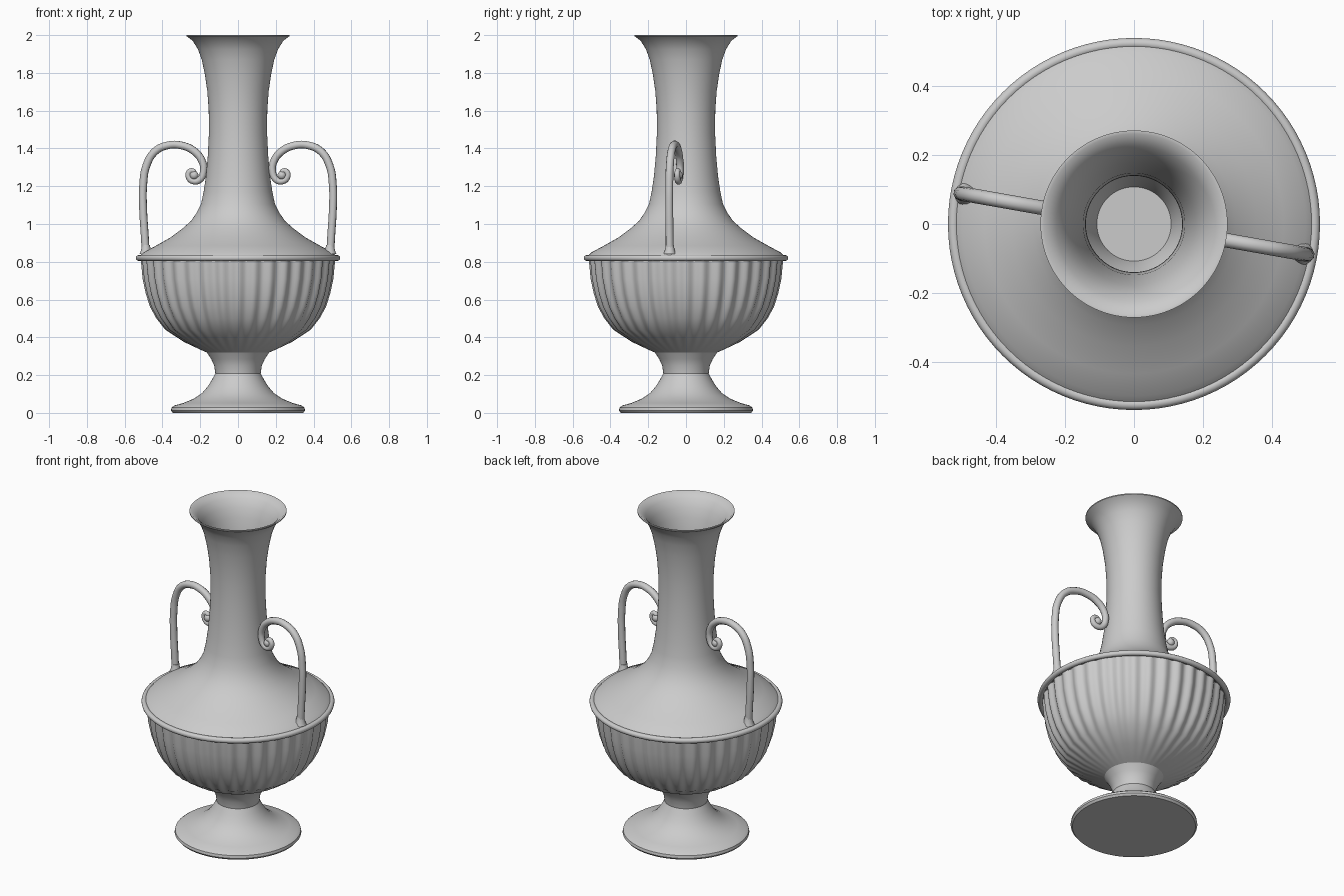
import bpy, bmesh
from math import sin, cos, pi, radians
from mathutils import Vector

cube = bpy.data.objects.get("Cube")
if cube:
    bpy.data.objects.remove(cube, do_unlink=True)

mat = bpy.data.materials.new("grey clay")
mat.use_nodes = True
GREY = (0.6, 0.6, 0.6, 1)
mat.diffuse_color = GREY
mat.node_tree.nodes["Principled BSDF"].inputs["Base Color"].default_value = GREY


def finish(obj, angle=40):
    obj.data.materials.append(mat)
    bpy.ops.object.select_all(action='DESELECT')
    obj.select_set(True)
    bpy.context.view_layer.objects.active = obj
    bpy.ops.object.shade_smooth_by_angle(angle=radians(angle))
    return obj


def lathe(name, profile, segs=96, flute=None, closed=False, angle=40):
    """Turn an (r, z) profile around z; r = 0 makes a pole."""
    bm = bmesh.new()
    rings = []
    for r, z in profile:
        if r == 0:
            rings.append([bm.verts.new((0, 0, z))] * segs)
            continue
        ring = []
        for i in range(segs):
            a = 2 * pi * i / segs
            rr = r - (flute(a, z) if flute else 0)
            ring.append(bm.verts.new((rr * cos(a), rr * sin(a), z)))
        rings.append(ring)
    pairs = list(zip(rings, rings[1:]))
    if closed:
        pairs.append((rings[-1], rings[0]))
    for low, high in pairs:
        for i in range(segs):
            j = (i + 1) % segs
            corners = dict.fromkeys((low[i], low[j], high[j], high[i]))
            bm.faces.new(list(corners))
    bmesh.ops.recalc_face_normals(bm, faces=bm.faces)
    mesh = bpy.data.meshes.new(name)
    bm.to_mesh(mesh)
    bm.free()
    obj = bpy.data.objects.new(name, mesh)
    bpy.context.collection.objects.link(obj)
    return finish(obj, angle)


# Foot with flat underside, and the stem above it
lathe("foot", [(0, 0), (0.345, 0), (0.355, 0.012), (0.352, 0.028), (0.335, 0.04),
               (0.29, 0.052), (0.235, 0.075), (0.19, 0.105), (0.16, 0.14),
               (0.138, 0.175), (0.12, 0.21), (0, 0.21)])
lathe("stem", [(0.12, 0.208), (0.126, 0.25), (0.142, 0.285), (0.165, 0.32), (0.175, 0.335),
               (0.16, 0.335), (0.128, 0.28), (0.108, 0.212)], closed=True)

# Fluted bowl, grooves fading out toward the stem
FLUTES = 36


def groove(a, z):
    fade = min(1, max(0, (z - 0.33) / 0.2))
    return 0.016 * fade * (0.5 - 0.5 * cos(FLUTES * a))


lathe("bowl", [(0.165, 0.32), (0.2, 0.335), (0.285, 0.375), (0.385, 0.44), (0.432, 0.5),
               (0.465, 0.56), (0.488, 0.63), (0.505, 0.71), (0.515, 0.815)],
      segs=FLUTES * 8, flute=groove, angle=60)
lathe("bowl_lining", [(0.16, 0.335), (0.275, 0.385), (0.37, 0.45), (0.44, 0.56),
                      (0.48, 0.71), (0.49, 0.815)])

# Rounded band where bowl and shoulder meet
band = [(0.525 + 0.016 * cos(t * pi / 6), 0.82 + 0.016 * sin(t * pi / 6)) for t in range(12)]
lathe("rim_band", band, closed=True, angle=60)

# Shoulder, neck and flared lip, with a thin wall
outer = [(0.52, 0.83), (0.5, 0.85), (0.435, 0.885), (0.355, 0.93), (0.295, 0.975), (0.25, 1.015),
         (0.222, 1.055), (0.196, 1.105), (0.182, 1.17), (0.17, 1.25), (0.16, 1.36), (0.154, 1.48),
         (0.155, 1.6), (0.162, 1.7), (0.175, 1.79), (0.192, 1.87), (0.212, 1.925), (0.24, 1.97),
         (0.272, 1.994), (0.272, 2.0)]
inner = [(r - 0.014, z - (0.015 if z < 1.02 else 0)) for r, z in outer[:-2]]
lathe("shoulder_and_neck", outer + [(0.262, 2.0)] + inner[::-1], closed=True)

# Scrolled handles, one a half turn from the other
PATH = [(0.495, 0.835), (0.502, 0.95), (0.51, 1.08), (0.51, 1.2), (0.492, 1.31), (0.445, 1.385),
        (0.375, 1.417), (0.305, 1.416), (0.235, 1.385), (0.192, 1.33), (0.186, 1.275), (0.205, 1.235),
        (0.237, 1.226), (0.265, 1.247), (0.262, 1.276), (0.24, 1.28), (0.234, 1.262)]
for name, turn in (("left_handle", -10), ("right_handle", 170)):
    a = radians(turn)
    curve = bpy.data.curves.new(name, 'CURVE')
    curve.dimensions = '3D'
    curve.bevel_depth = 0.021
    curve.bevel_resolution = 3
    curve.resolution_u = 6
    curve.use_fill_caps = True
    spline = curve.splines.new('BEZIER')
    spline.bezier_points.add(len(PATH) - 1)
    for i, (p, (r, z)) in enumerate(zip(spline.bezier_points, PATH)):
        p.co = Vector((r * cos(a), r * sin(a), z))
        p.handle_left_type = p.handle_right_type = 'AUTO'
        p.radius = 1 if i < 9 else 1 - 0.05 * (i - 8)
    obj = bpy.data.objects.new(name, curve)
    bpy.context.collection.objects.link(obj)
    bpy.ops.object.select_all(action='DESELECT')
    obj.select_set(True)
    bpy.context.view_layer.objects.active = obj
    bpy.ops.object.convert(target='MESH')
    finish(bpy.context.object, 50)

    # Flared socket at the handle's root
    socket = lathe(name + "_socket", [(0, 0), (0.034, 0), (0.026, 0.02), (0.021, 0.05), (0, 0.05)], segs=16)
    socket.location = (0.495 * cos(a), 0.495 * sin(a), 0.84)

    # Small bead closing the scroll, on the handle's centre plane
    bpy.ops.mesh.primitive_uv_sphere_add(segments=20, ring_count=12, radius=0.023,
                                         location=(0.236 * cos(a), 0.236 * sin(a), 1.258))
    bead = bpy.context.object
    bead.name = name + "_scroll_bead"
    finish(bead, 60)
